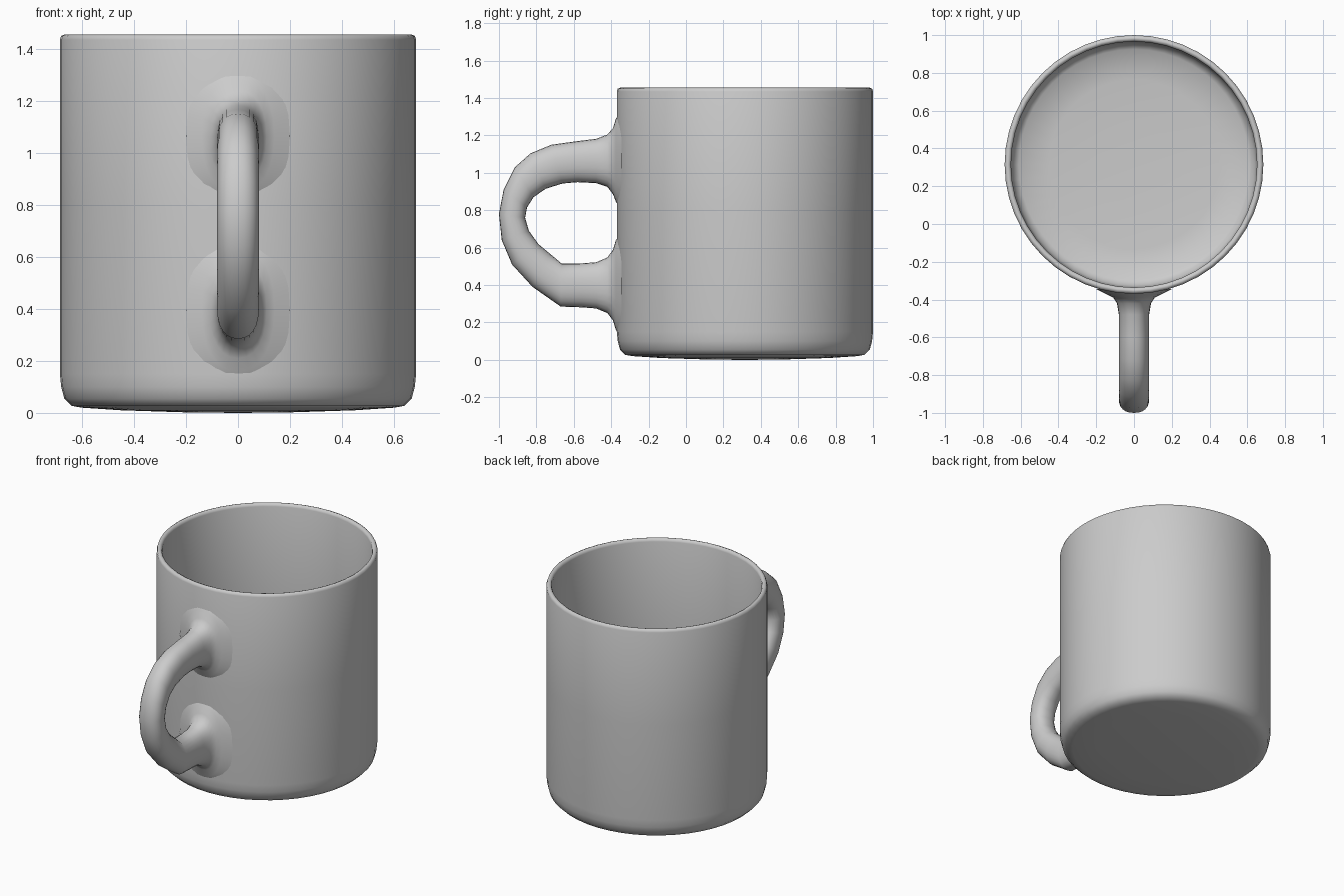
import bpy, bmesh, math

if "Cube" in bpy.data.objects:
    bpy.data.objects.remove(bpy.data.objects["Cube"])

CY, SEG = 0.315, 48


def finish(name, bm, angle):
    bmesh.ops.recalc_face_normals(bm, faces=bm.faces)
    mesh = bpy.data.meshes.new(name)
    bm.to_mesh(mesh)
    bm.free()
    ob = bpy.data.objects.new(name, mesh)
    bpy.context.collection.objects.link(ob)
    bpy.ops.object.select_all(action='DESELECT')
    ob.select_set(True)
    bpy.context.view_layer.objects.active = ob
    bpy.ops.object.shade_smooth_by_angle(angle=math.radians(angle))
    return ob


def bridge(bm, a, b):
    n = len(a)
    for i in range(n):
        j = (i + 1) % n
        bm.faces.new((a[i], a[j], b[j], b[i]))


# Cup: thin-walled revolved profile, from under the base over the rim to the inside floor
profile = [(0.2, 0.002), (0.45, 0.01), (0.6, 0.02), (0.64, 0.027), (0.668, 0.055),
           (0.68, 0.1), (0.685, 0.15), (0.685, 0.8), (0.685, 1.435), (0.68, 1.45),
           (0.668, 1.455), (0.656, 1.45), (0.651, 1.435), (0.651, 0.8), (0.651, 0.15),
           (0.64, 0.085), (0.61, 0.06), (0.45, 0.045), (0.2, 0.037)]
bm = bmesh.new()
rings = []
for r, z in profile:
    rings.append([bm.verts.new((r * math.cos(2 * math.pi * i / SEG),
                                CY + r * math.sin(2 * math.pi * i / SEG), z))
                  for i in range(SEG)])
for a, b in zip(rings, rings[1:]):
    bridge(bm, a, b)
for ring, z in ((rings[0], 0.0), (rings[-1], 0.035)):
    centre = bm.verts.new((0, CY, z))
    for i in range(SEG):
        bm.faces.new((ring[i], ring[(i + 1) % SEG], centre))
finish("cup", bm, 60)

# Handle: oval sections as (outer y, outer z, inner y, inner z, half width), flared at the wall
sections = [
    (-.345, 1.33, -.345, .80, .20), (-.375, 1.29, -.375, .845, .14),
    (-.39, 1.24, -.39, .885, .11), (-.42, 1.205, -.42, .925, .09),
    (-.48, 1.182, -.48, .945, .08), (-.60, 1.167, -.58, .95, .08),
    (-.72, 1.15, -.66, .943, .08), (-.83, 1.105, -.75, .915, .08),
    (-.915, 1.03, -.815, .87, .08), (-.975, .91, -.85, .815, .08),
    (-1.0, .78, -.86, .76, .08), (-.985, .64, -.84, .69, .08),
    (-.93, .51, -.79, .62, .08), (-.82, .39, -.73, .57, .08),
    (-.67, .285, -.665, .515, .08), (-.56, .281, -.56, .516, .08),
    (-.48, .275, -.48, .522, .08), (-.42, .25, -.42, .548, .09),
    (-.39, .21, -.39, .59, .11), (-.375, .16, -.375, .64, .14),
    (-.345, .11, -.345, .68, .20)]


def rounded(v):
    return math.copysign(abs(v) ** 0.88, v)


bm = bmesh.new()
rings = []
for oy, oz, iy, iz, w in sections:
    ring = []
    for i in range(24):
        t = 2 * math.pi * i / 24
        k = (1 + rounded(math.cos(t))) / 2
        ring.append(bm.verts.new((w * rounded(math.sin(t)),
                                  iy + (oy - iy) * k, iz + (oz - iz) * k)))
    rings.append(ring)
for a, b in zip(rings, rings[1:]):
    bridge(bm, a, b)
bm.faces.new(rings[0])
bm.faces.new(rings[-1])
finish("handle", bm, 60)
